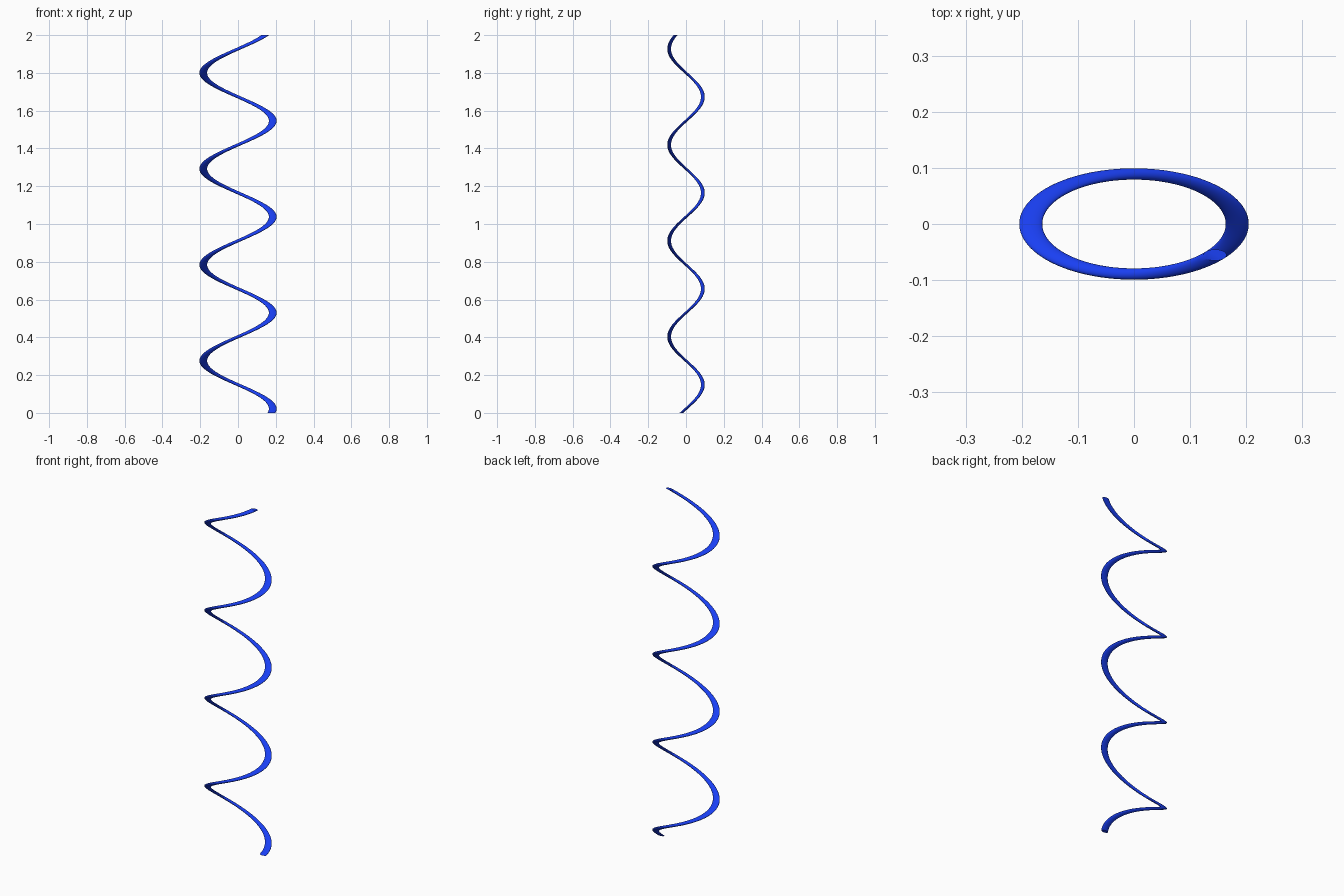
import bpy, bmesh
from math import sin, cos, tau

if "Cube" in bpy.data.objects:
    bpy.data.objects.remove(bpy.data.objects["Cube"])

HEIGHT, PITCH, Z_PEAK = 2.0, 0.508, 0.022   # height, rise per turn, first +x peak
RX, RY = 0.184, 0.0892                      # oval path radii
WX, WY = 0.0205, 0.0100                     # oval section radii, kept level
SIDES, STEPS = 32, 320

bm = bmesh.new()

# Level oval rings stacked along the oval helix
rings = []
for i in range(STEPS + 1):
    z = HEIGHT * i / STEPS
    t = tau * (z - Z_PEAK) / PITCH
    rings.append([bm.verts.new((RX * cos(t) + WX * cos(t + tau * k / SIDES),
                                RY * sin(t) + WY * sin(t + tau * k / SIDES), z))
                  for k in range(SIDES)])

# Skin between rings, then flat end caps
for a, b in zip(rings, rings[1:]):
    for k in range(SIDES):
        n = (k + 1) % SIDES
        bm.faces.new((a[k], a[n], b[n], b[k]))
bm.faces.new(rings[0][::-1])
bm.faces.new(rings[-1])
bmesh.ops.recalc_face_normals(bm, faces=bm.faces)

mesh = bpy.data.meshes.new("spiral_coil")
bm.to_mesh(mesh)
bm.free()
coil = bpy.data.objects.new("spiral_coil", mesh)
bpy.context.collection.objects.link(coil)

# Blue finish
blue = bpy.data.materials.new("blue")
blue.diffuse_color = (0.01, 0.05, 0.9, 1)
blue.use_nodes = True
blue.node_tree.nodes["Principled BSDF"].inputs["Base Color"].default_value = blue.diffuse_color
mesh.materials.append(blue)

bpy.context.view_layer.objects.active = coil
coil.select_set(True)
bpy.ops.object.shade_smooth_by_angle(angle=0.6)
